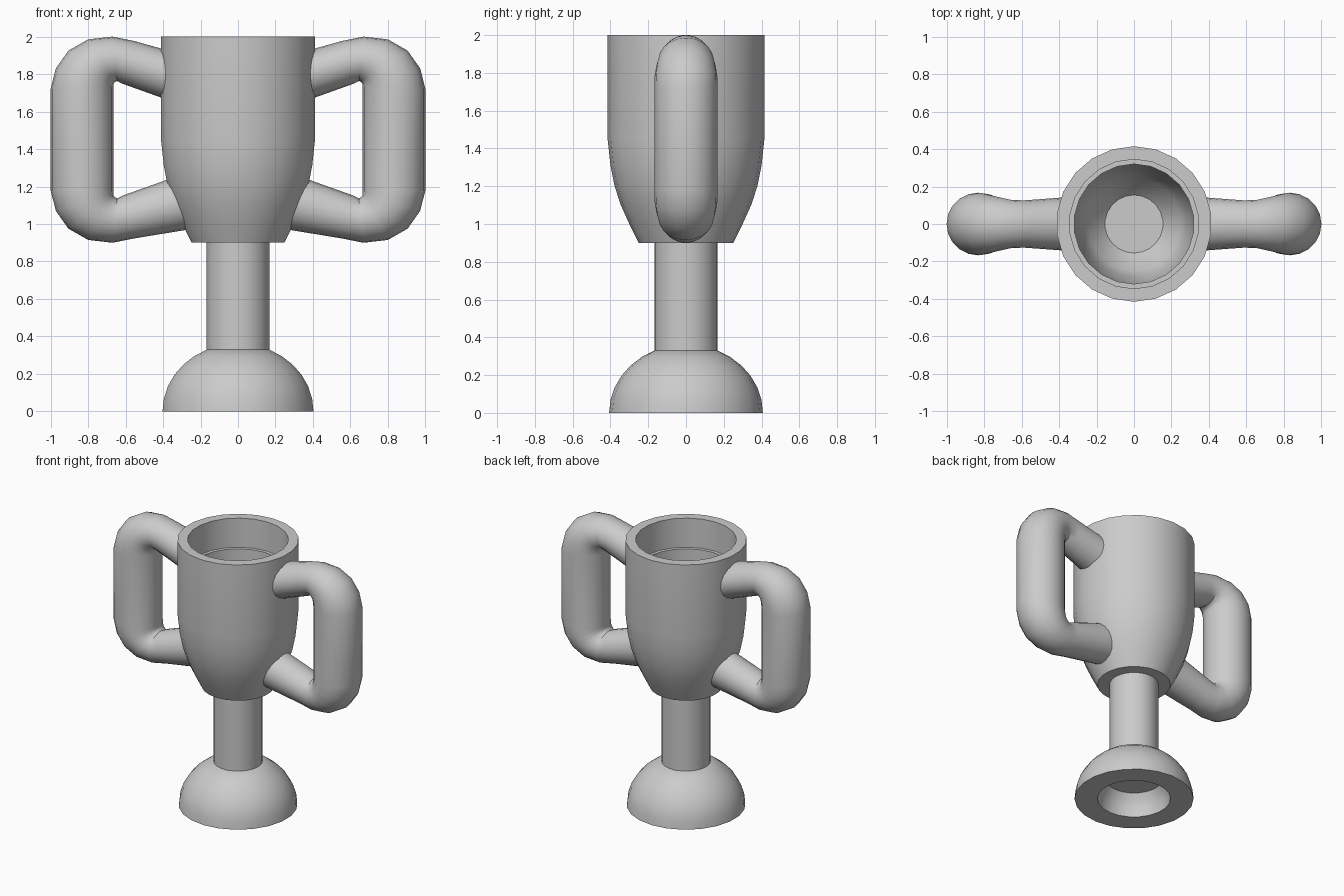
import bpy
import bmesh
from math import sin, cos, pi, radians, sqrt

if "Cube" in bpy.data.objects:
    bpy.data.objects.remove(bpy.data.objects["Cube"], do_unlink=True)

grey = bpy.data.materials.new("plain_grey")
grey.use_nodes = True
grey.diffuse_color = (0.6, 0.6, 0.6, 1)
grey.node_tree.nodes["Principled BSDF"].inputs["Base Color"].default_value = (0.6, 0.6, 0.6, 1)


def skin(name, rings, closed=False):
    """Bridge a list of vertex rings, capping the ends unless closed."""
    bm = bmesh.new()
    loops = [[bm.verts.new(p) for p in ring] for ring in rings]
    n = len(loops[0])
    for a, b in zip(loops, loops[1:]):
        for i in range(n):
            j = (i + 1) % n
            bm.faces.new((a[i], a[j], b[j], b[i]))
    bm.faces.new(loops[0])
    bm.faces.new(loops[-1])
    bmesh.ops.recalc_face_normals(bm, faces=bm.faces)
    mesh = bpy.data.meshes.new(name)
    bm.to_mesh(mesh)
    bm.free()
    mesh.materials.append(grey)
    obj = bpy.data.objects.new(name, mesh)
    bpy.context.collection.objects.link(obj)
    bpy.ops.object.select_all(action="DESELECT")
    obj.select_set(True)
    bpy.context.view_layer.objects.active = obj
    bpy.ops.object.shade_smooth_by_angle(angle=radians(35))
    return obj


def lathe(name, profile, sides):
    angles = [pi / 2 + 2 * pi * i / sides for i in range(sides)]
    return skin(name, [[(r * cos(a), r * sin(a), z) for a in angles] for r, z in profile])


# Cup: outer wall, rim, inner step and hollow down to the floor
bowl = [(0.25, 0.9), (0.3, 1.0), (0.345, 1.1), (0.378, 1.2), (0.4, 1.31), (0.415, 1.45)]
wall = 0.095
hollow = [(r - wall, max(z, 1.0)) for r, z in reversed(bowl) if z != 1.0]
lathe("cup", bowl + [(0.415, 2.0), (0.345, 2.0), (0.345, 1.78), (0.32, 1.78)] + hollow, 22)

# Stem
lathe("stem", [(0.167, 0.3), (0.167, 0.92)], 32)

# Domed foot with a rounded hollow underneath
steps = 6
dome = []
for i in range(steps + 1):
    t = radians(65.8) * i / steps
    dome.append((0.407 * cos(t), 0.362 * sin(t)))
pocket = [(sqrt(0.25 ** 2 - z * z), z) for z in (0.157, 0.11, 0.06, 0)]
lathe("foot", pocket + dome, 22)

# Handle sections: inner edge (x, z), outer edge (x, z), half width in y
upper = [
    ((0.615, 1.748), (0.56, 1.978), 0.126),
    ((0.645, 1.763), (0.67, 2.0), 0.129),
    ((0.658, 1.757), (0.8, 1.985), 0.145),
    ((0.664, 1.748), (0.905, 1.925), 0.157),
    ((0.665, 1.735), (0.972, 1.83), 0.166),
    ((0.665, 1.72), (1.0, 1.72), 0.167),
]
flip = lambda p: (p[0], 2.9 - p[1])
lower = [(flip(a), flip(b), w) for a, b, w in reversed(upper)]
sections = ([((0.37, 1.66), (0.37, 1.925), 0.142)] + upper + lower
            + [((0.34, 1.25), (0.255, 0.972), 0.135)])


def handle(name, side):
    rings = []
    for (xa, za), (xb, zb), w in sections:
        ring = []
        for i in range(20):
            a = 2 * pi * i / 20
            k = (1 + cos(a)) / 2
            ring.append((side * (xa + (xb - xa) * k), w * sin(a), za + (zb - za) * k))
        rings.append(ring)
    return skin(name, rings)


handle("left_handle", 1)
handle("right_handle", -1)
